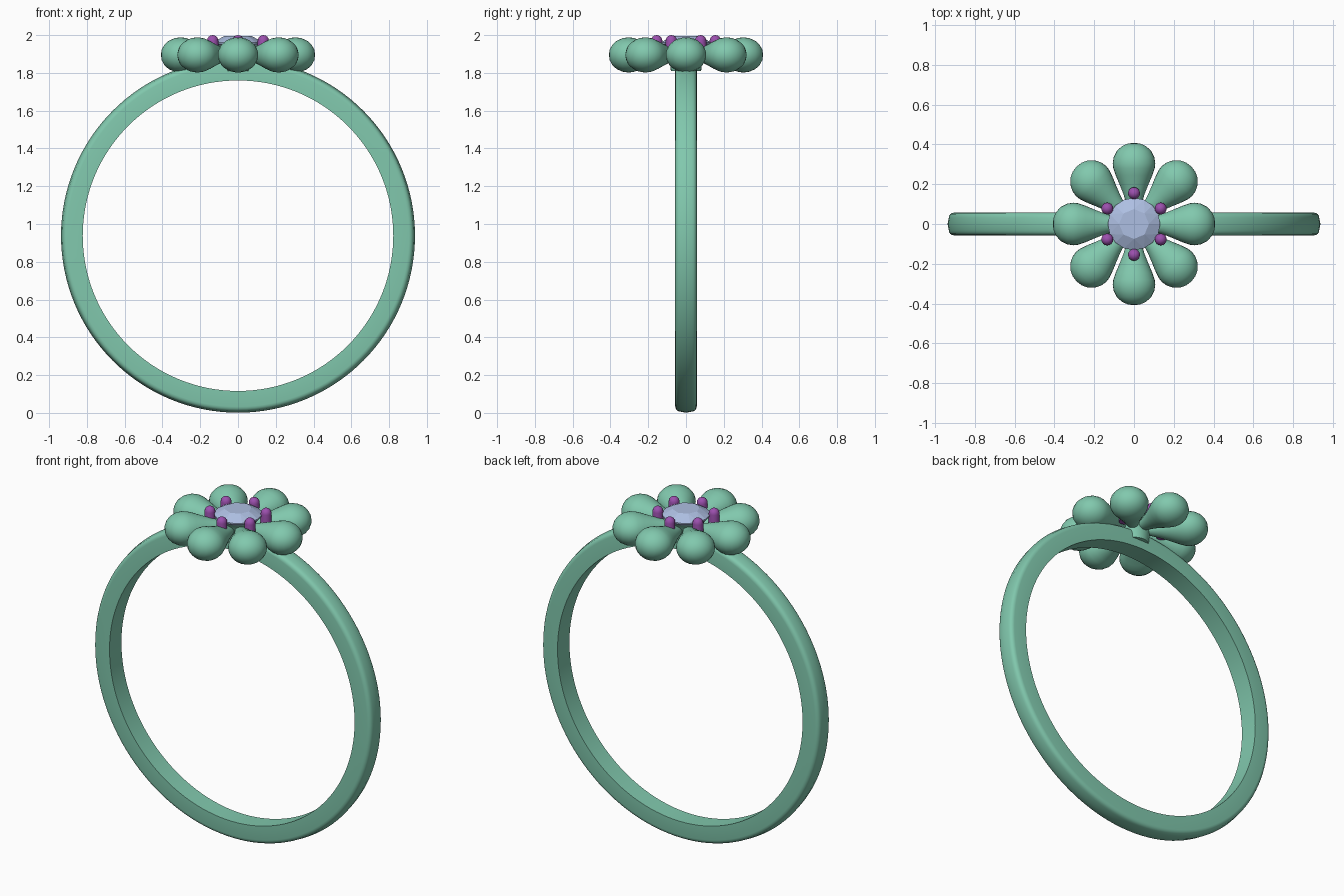
import bpy, math
from math import sin, cos, pi, tau, radians

if "Cube" in bpy.data.objects:
    bpy.data.objects.remove(bpy.data.objects["Cube"])


def material(name, rgb):
    m = bpy.data.materials.new(name)
    m.diffuse_color = (*rgb, 1)
    m.use_nodes = True
    m.node_tree.nodes["Principled BSDF"].inputs["Base Color"].default_value = m.diffuse_color
    return m


GREEN = material("green_metal", (0.22, 0.58, 0.42))
PURPLE = material("purple_metal", (0.33, 0.08, 0.42))
BLUE = material("pale_blue_stone", (0.42, 0.52, 0.76))


def make(name, verts, faces, mat, angle=None):
    me = bpy.data.meshes.new(name)
    me.from_pydata(verts, [], faces)
    me.materials.append(mat)
    ob = bpy.data.objects.new(name, me)
    bpy.context.collection.objects.link(ob)
    if angle is not None:
        bpy.ops.object.select_all(action='DESELECT')
        ob.select_set(True)
        bpy.context.view_layer.objects.active = ob
        bpy.ops.object.shade_smooth_by_angle(angle=radians(angle))
    return ob


def lathe(name, profile, n, mat, angle=35, closed=False):
    """Revolve (radius, height) points about z; radius 0 makes a pole."""
    verts, rows, faces = [], [], []
    for r, h in profile:
        start = len(verts)
        if r == 0:
            verts.append((0, 0, h))
            rows.append([start] * n)
        else:
            verts += [(r * cos(tau * i / n), r * sin(tau * i / n), h) for i in range(n)]
            rows.append(list(range(start, start + n)))
    pairs = list(zip(rows, rows[1:] + rows[:1])) if closed else list(zip(rows, rows[1:]))
    for a, b in pairs:
        for i in range(n):
            j = (i + 1) % n
            faces.append(tuple(dict.fromkeys((a[i], a[j], b[j], b[i]))))
    return make(name, verts, faces, mat, angle)


# Band: flat inside, sides flat, rounded outer edges
outer, inner, half, rad = 0.937, 0.822, 0.057, 0.026
section = [(inner, -half)]
section += [(outer - 0.006 - rad + rad * sin(t * pi / 8), -half + rad - rad * cos(t * pi / 8)) for t in range(5)]
section += [(outer, 0)]
section += [(r, -h) for r, h in reversed(section[1:6])]
section += [(inner, half)]
band = lathe("band", section, 128, GREEN, 40, closed=True)
band.rotation_euler.x = pi / 2
band.location.z = 0.938

# Petals: teardrops lying outward around the setting
teardrop = [(0, 0.06), (0.026, 0.065), (0.038, 0.10), (0.053, 0.15), (0.073, 0.20),
            (0.092, 0.245), (0.104, 0.28), (0.107, 0.305), (0.102, 0.336),
            (0.086, 0.367), (0.062, 0.39), (0.032, 0.404), (0, 0.408)]
for k in range(8):
    petal = lathe(f"petal_{k + 1}", teardrop, 32, GREEN, 60)
    petal.scale.x = 0.87
    petal.rotation_euler = (0, pi / 2, k * pi / 4)
    petal.location.z = 1.895

# Setting base under the stone
lathe("setting_base", [(0, 1.81), (0.08, 1.81), (0.09, 1.90), (0.12, 1.945), (0, 1.945)], 32, GREEN)

# Prongs with domed tips
tip = [(0.03 * cos(t * pi / 8), 1.97 + 0.03 * sin(t * pi / 8)) for t in range(4)]
for k in range(6):
    a = pi / 2 + k * pi / 3
    prong = lathe(f"prong_{k + 1}", [(0, 1.87), (0.03, 1.87)] + tip + [(0, 2.0)], 16, PURPLE, 50)
    prong.location = (0.155 * cos(a), 0.155 * sin(a), 0)

# Faceted stone: table, crown, girdle and pointed pavilion
verts, faces = [], []
verts += [(0.075 * cos(tau * i / 8), 0.075 * sin(tau * i / 8), 1.994) for i in range(8)]
for z in (1.962, 1.954):
    verts += [(0.132 * cos(tau * i / 16), 0.132 * sin(tau * i / 16), z) for i in range(16)]
verts.append((0, 0, 1.84))
faces.append(tuple(range(8)))
for i in range(8):
    t, t2, g = i, (i + 1) % 8, 8 + 2 * i
    prev, nxt, nxt2 = 8 + (2 * i - 1) % 16, g + 1, 8 + (2 * i + 2) % 16
    faces += [(t, g, nxt), (t, nxt, t2), (t2, nxt, nxt2)]
for i in range(16):
    j = (i + 1) % 16
    faces += [(8 + i, 24 + i, 24 + j, 8 + j), (24 + i, 40, 24 + j)]
make("stone", verts, faces, BLUE)
